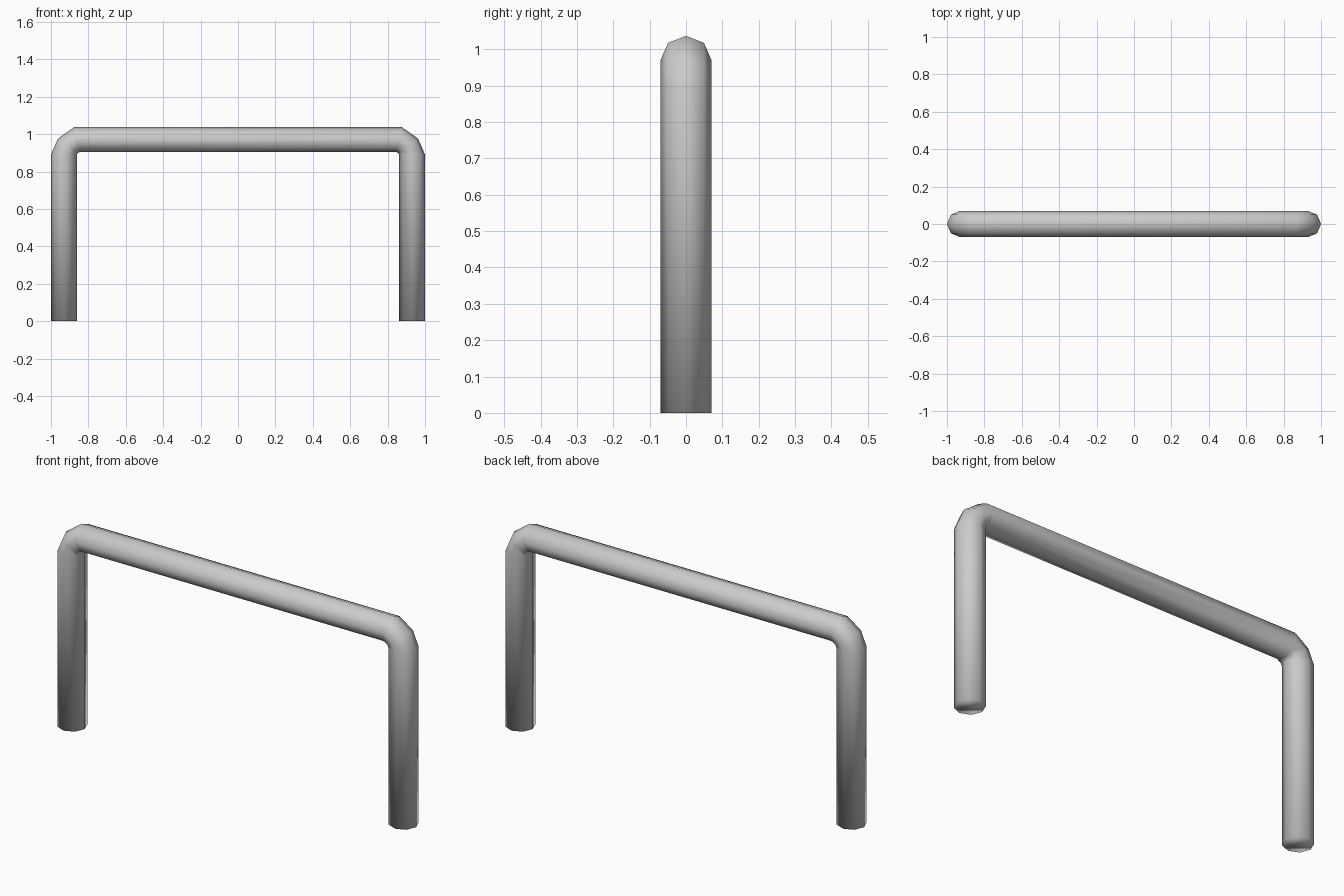
import bpy, bmesh
from math import sin, cos, pi

if "Cube" in bpy.data.objects:
    bpy.data.objects.remove(bpy.data.objects["Cube"])

SIDES = 8
RADIUS = 0.07

# Cross-sections of the left half: outer and inner edge of the tube as (x, z)
half = [
    ((-1.0, 0.0), (-0.86, 0.0)),          # foot
    ((-1.0, 0.89), (-0.86, 0.892)),       # top of leg
    ((-0.963, 0.976), (-0.857, 0.90)),    # middle of bend
    ((-0.877, 1.037), (-0.846, 0.904)),   # start of crossbar
]
# Mirror to the right side
sections = half + [((-o[0], o[1]), (-i[0], i[1])) for o, i in reversed(half)]

bm = bmesh.new()


def ring(outer, inner):
    cx, cz = (outer[0] + inner[0]) / 2, (outer[1] + inner[1]) / 2
    hx, hz = (outer[0] - inner[0]) / 2, (outer[1] - inner[1]) / 2
    verts = []
    for k in range(SIDES):
        a = 2 * pi * k / SIDES
        verts.append(bm.verts.new((cx + hx * cos(a), RADIUS * sin(a), cz + hz * cos(a))))
    return verts


# Bent tube with closed feet
rings = [ring(o, i) for o, i in sections]
for a, b in zip(rings, rings[1:]):
    for k in range(SIDES):
        n = (k + 1) % SIDES
        bm.faces.new((a[k], a[n], b[n], b[k]))
bm.faces.new(rings[0])
bm.faces.new(rings[-1])
bmesh.ops.recalc_face_normals(bm, faces=bm.faces[:])
for f in bm.faces:
    f.smooth = True

mesh = bpy.data.meshes.new("tube_frame")
bm.to_mesh(mesh)
bm.free()
frame = bpy.data.objects.new("tube_frame", mesh)
bpy.context.collection.objects.link(frame)
